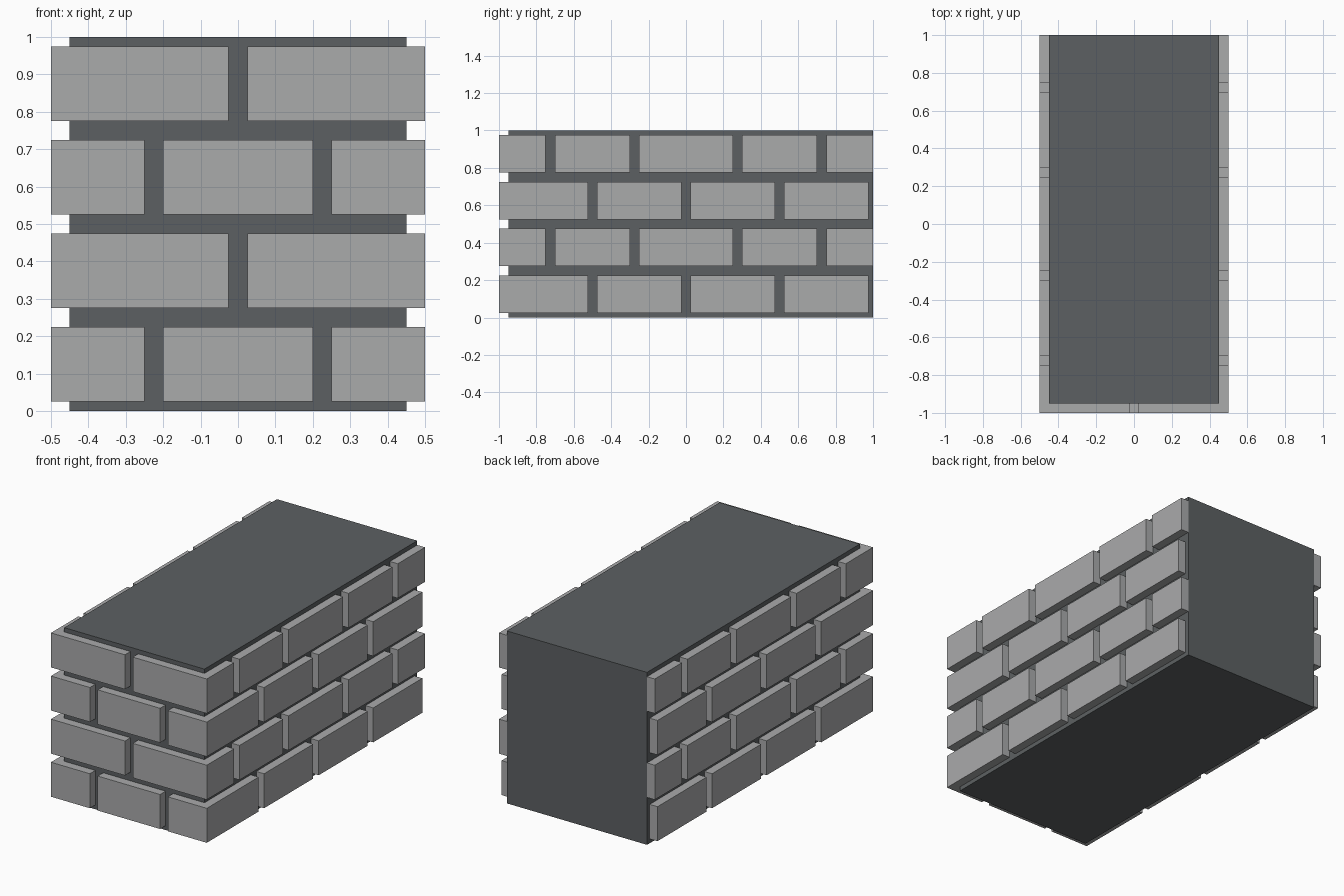
import bpy
import bmesh

cube = bpy.data.objects.get("Cube")
if cube:
    bpy.data.objects.remove(cube, do_unlink=True)

CORE_X, FACE_X = 0.45, 0.5        # mortar and brick half widths
CORE_Y, FACE_Y, BACK_Y = -0.95, -1.0, 1.0
ROW, BRICK_H, JOINT = 0.25, 0.2, 0.025


def make_material(name, color):
    mat = bpy.data.materials.new(name)
    mat.use_nodes = True
    mat.diffuse_color = color
    mat.node_tree.nodes["Principled BSDF"].inputs["Base Color"].default_value = color
    return mat


def prism(name, footprint, z, height, mat):
    """Extrude a flat outline straight up."""
    bm = bmesh.new()
    base = bm.faces.new([bm.verts.new((x, y, z)) for x, y in footprint])
    top = bmesh.ops.extrude_face_region(bm, geom=[base])["geom"]
    verts = [v for v in top if isinstance(v, bmesh.types.BMVert)]
    bmesh.ops.translate(bm, vec=(0, 0, height), verts=verts)
    bmesh.ops.recalc_face_normals(bm, faces=bm.faces)
    mesh = bpy.data.meshes.new(name)
    bm.to_mesh(mesh)
    bm.free()
    mesh.materials.append(mat)
    obj = bpy.data.objects.new(name, mesh)
    bpy.context.collection.objects.link(obj)


def rect(x0, x1, y0, y1):
    return [(x0, y0), (x1, y0), (x1, y1), (x0, y1)]


brick = make_material("light grey brick", (0.40, 0.405, 0.41, 1))
mortar = make_material("dark grey mortar", (0.108, 0.118, 0.123, 1))

# Mortar core, flush with the back
prism("mortar_core", rect(-CORE_X, CORE_X, CORE_Y, BACK_Y), 0, 1, mortar)

# Alternating courses: corner reach on front and side, then the side bricks
courses = [
    dict(front=0.25, side=-0.525, middle=True,
         bricks=[(-0.475, -0.025), (0.025, 0.475), (0.525, 0.975)]),
    dict(front=0.025, side=-0.75, middle=False,
         bricks=[(-0.7, -0.3), (-0.25, 0.25), (0.3, 0.7), (0.75, BACK_Y)]),
]

for row in range(4):
    course = courses[row % 2]
    z = row * ROW + JOINT
    if course["middle"]:
        prism("front_brick", rect(-0.2, 0.2, FACE_Y, CORE_Y), z, BRICK_H, brick)
    for side, s in (("left", 1), ("right", -1)):
        # L-shaped brick wrapping the front corner
        fx, sy = course["front"], course["side"]
        corner = [(fx, FACE_Y), (FACE_X, FACE_Y), (FACE_X, sy),
                  (CORE_X, sy), (CORE_X, CORE_Y), (fx, CORE_Y)]
        prism(f"{side}_corner_brick", [(s * x, y) for x, y in corner], z, BRICK_H, brick)
        # Bricks along the side
        for y0, y1 in course["bricks"]:
            outline = rect(s * CORE_X, s * FACE_X, y0, y1)
            prism(f"{side}_side_brick", outline, z, BRICK_H, brick)
